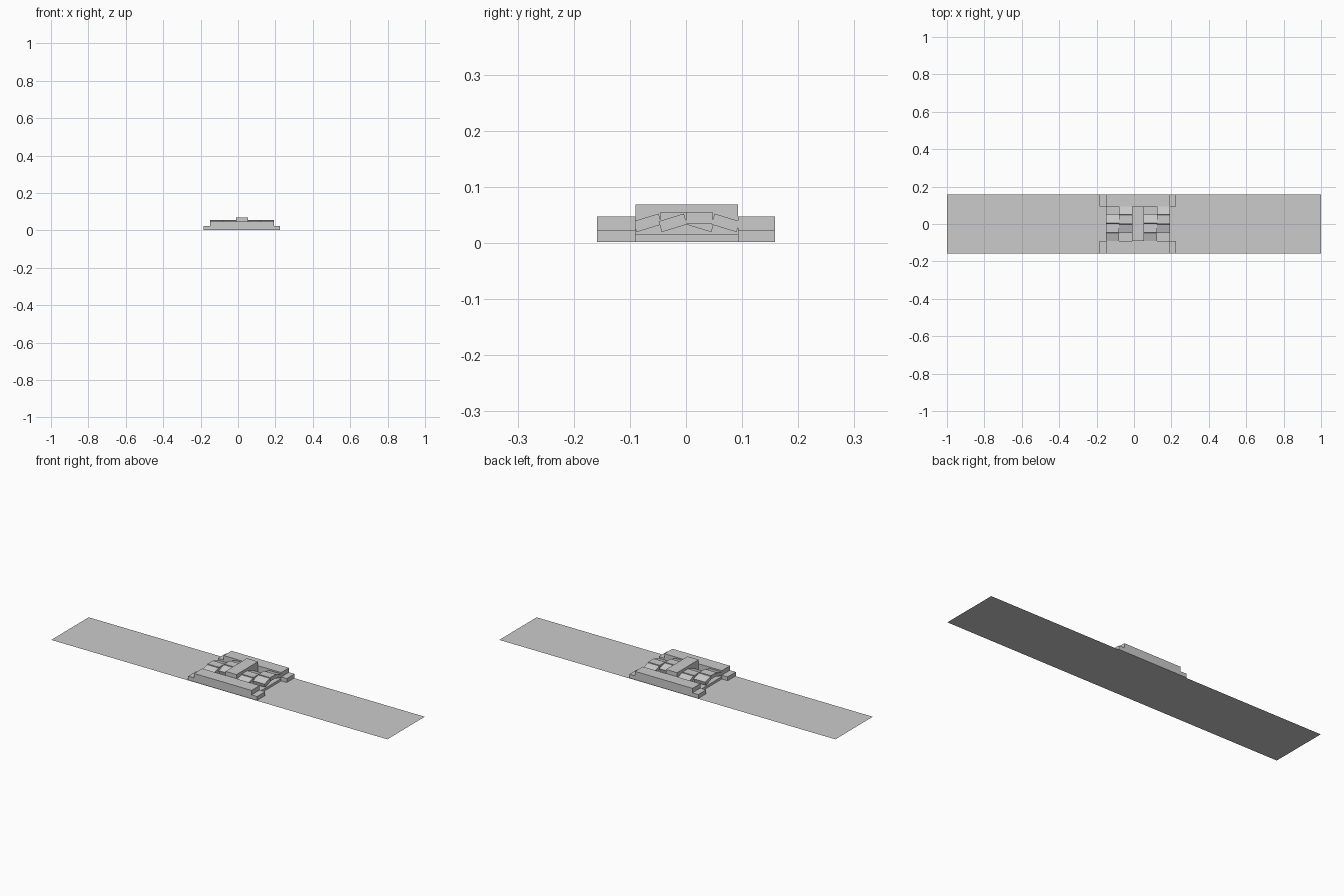
import bpy
import bmesh
import math
from mathutils import Matrix, Vector

if "Cube" in bpy.data.objects:
    bpy.data.objects.remove(bpy.data.objects["Cube"])

grey = bpy.data.materials.new("plain_grey")
grey.use_nodes = True
colour = (0.6, 0.6, 0.6, 1)
grey.diffuse_color = colour
grey.node_tree.nodes["Principled BSDF"].inputs["Base Color"].default_value = colour


def finish(name, bm):
    bmesh.ops.recalc_face_normals(bm, faces=bm.faces)
    mesh = bpy.data.meshes.new(name)
    bm.to_mesh(mesh)
    bm.free()
    mesh.materials.append(grey)
    obj = bpy.data.objects.new(name, mesh)
    bpy.context.collection.objects.link(obj)
    return obj


def box(name, x, y, z, tilt=0):
    """Box from its x, y and z ranges, tilted about its own x axis."""
    bm = bmesh.new()
    size = [r[1] - r[0] for r in (x, y, z)]
    centre = Vector([(r[0] + r[1]) / 2 for r in (x, y, z)])
    matrix = (Matrix.Translation(centre) @ Matrix.Rotation(math.radians(tilt), 4, 'X')
              @ Matrix.Diagonal((*size, 1)))
    bmesh.ops.create_cube(bm, size=1, matrix=matrix)
    return finish(name, bm)


def stepped_rail(name, y0, y1):
    """Stepped side profile extruded across the width of the rail."""
    bm = bmesh.new()
    profile = [(-0.185, 0.002), (0.225, 0.002), (0.225, 0.023), (0.192, 0.023),
               (0.192, 0.047), (-0.15, 0.047), (-0.15, 0.023), (-0.185, 0.023)]
    face = bm.faces.new([bm.verts.new((x, y0, z)) for x, z in profile])
    side = bmesh.ops.extrude_face_region(bm, geom=[face])
    verts = [v for v in side["geom"] if isinstance(v, bmesh.types.BMVert)]
    bmesh.ops.translate(bm, verts=verts, vec=(0, y1 - y0, 0))
    return finish(name, bm)


# Long flat strip
bm = bmesh.new()
bmesh.ops.create_grid(bm, x_segments=1, y_segments=1, size=1,
                      matrix=Matrix.Diagonal((1, 0.159, 1, 1)))
finish("long_strip", bm)

# Side rails and the floor between them
stepped_rail("front_rail", -0.159, -0.09)
stepped_rail("back_rail", 0.093, 0.159)
box("clasp_floor", (-0.15, 0.192), (-0.09, 0.093), (0.002, 0.015))

# Centre bar with its supporting block
box("centre_block", (-0.012, 0.054), (-0.09, 0.093), (0.015, 0.055))
box("centre_bar", (-0.012, 0.054), (-0.09, 0.093), (0.055, 0.069))

# Woven columns: a flat crown with a sloping flap on each side
for start in (-0.15, 0.054):
    for i, (y0, y1) in enumerate(((-0.045, 0.002), (0, 0.047))):
        x = (start + i * 0.069, start + (i + 1) * 0.069)
        box("woven_crown", x, (y0, y1), (0.035, 0.055))
        box("front_flap", x, (y0 - 0.047, y0), (0.026, 0.046), 17)
        box("back_flap", x, (y1, y1 + 0.047), (0.026, 0.046), -17)
